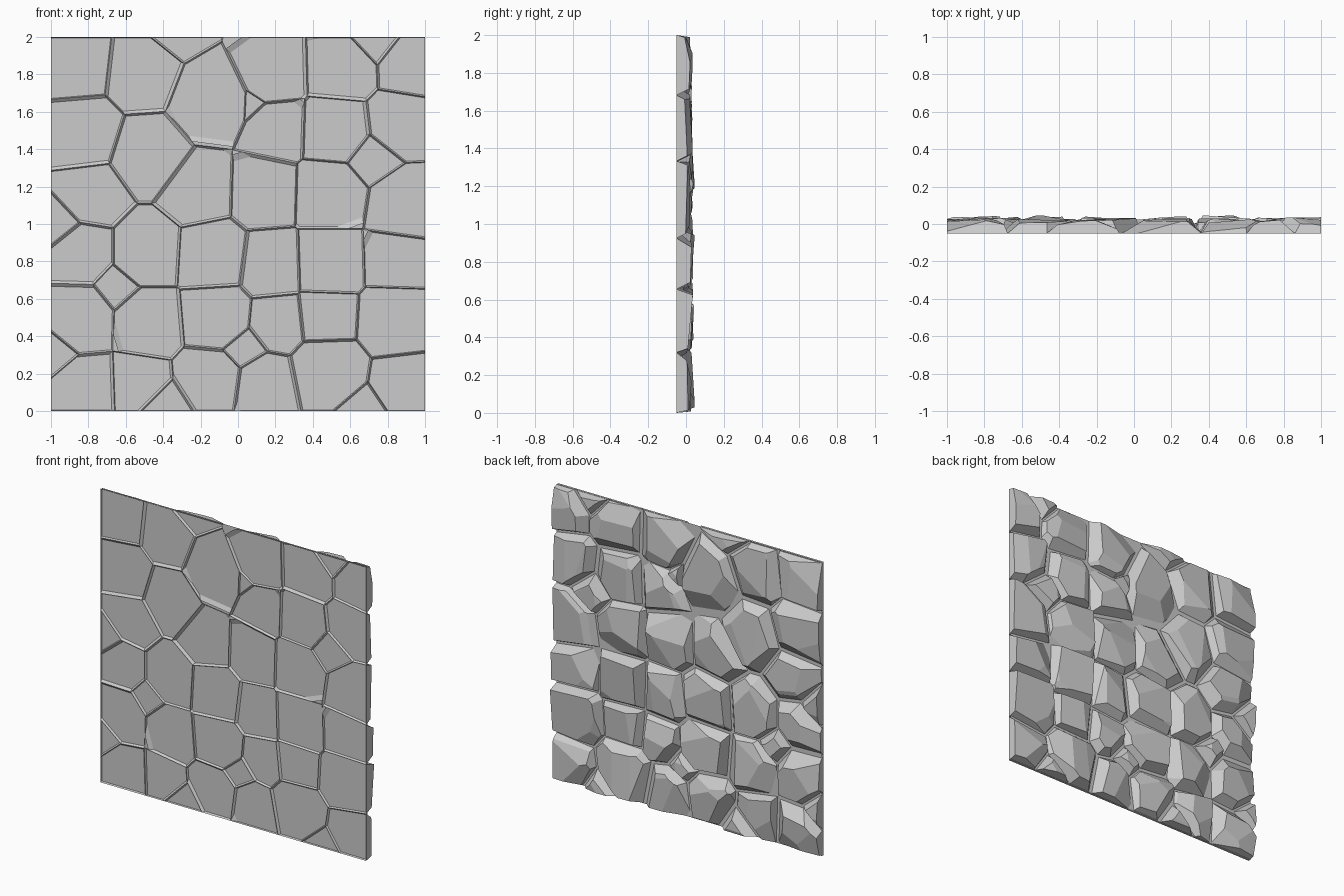
import bpy, bmesh, math, random
from mathutils import Vector

if "Cube" in bpy.data.objects:
    bpy.data.objects.remove(bpy.data.objects["Cube"])

random.seed(7)
FRONT, BACKING, PEAK = -0.05, -0.036, 0.045

# Stone layout: centre x, centre z, approximate inner radius (hundredths)
LAYOUT = [
    (-86, 185, 16), (-51, 181, 18), (-35, 201, 9), (-15, 167, 19), (18, 183, 17),
    (55, 184, 17), (72, 200, 12), (91, 185, 14), (-83, 149, 18), (-48, 138, 18),
    (7, 166, 3), (21, 151, 14), (52, 150, 17), (86, 154, 15), (71, 135, 11),
    (88, 110, 17), (49, 116, 18), (14, 117, 17), (-21, 118, 17), (-79, 116, 15),
    (-96, 100, 10), (-84, 85, 15), (-48, 85, 17), (-14, 83, 18), (17, 79, 16),
    (49, 80, 17), (84, 81, 15), (-64, 66, 8), (-85, 49, 17), (-48, 48, 17),
    (-12, 51, 17), (20, 48, 12), (48, 51, 13), (83, 49, 17), (-98, 33, 11),
    (-82, 14, 15), (-53, 15, 13), (-40, 2, 10), (-15, 18, 15), (2, 34, 8),
    (14, 14, 14), (49, 21, 17), (66, 1, 9), (87, 15, 13),
]
SITES = [(Vector((a / 100, b / 100)), r / 100) for a, b, r in LAYOUT]


def clip(poly, n, d):
    """Keep the part of a 2D polygon where p.n <= d."""
    out = []
    for a, b in zip(poly, poly[1:] + poly[:1]):
        da, db = a.dot(n) - d, b.dot(n) - d
        if da <= 0:
            out.append(a)
        if da * db < 0:
            out.append(a.lerp(b, da / (da - db)))
    return out


def cell(i):
    """Outline of one stone: weighted cell of the layout inside the 2 x 2 panel."""
    p, r = SITES[i]
    poly = [Vector(c) for c in ((-1, 0), (1, 0), (1, 2), (-1, 2))]
    for j, (q, s) in enumerate(SITES):
        if j != i and poly:
            n = (q - p) * 2
            poly = clip(poly, n, q.dot(q) - p.dot(p) + r * r - s * s)
    return poly


def cut(bm, co, no):
    geom = bm.verts[:] + bm.edges[:] + bm.faces[:]
    res = bmesh.ops.bisect_plane(bm, geom=geom, dist=1e-5, plane_co=co, plane_no=no, clear_outer=True)
    edges = [e for e in res['geom_cut'] if isinstance(e, bmesh.types.BMEdge)]
    if edges:
        bmesh.ops.holes_fill(bm, edges=edges, sides=0)


def stone(poly, radius):
    """Prism over the outline, chipped by sloping planes, open at the front."""
    bm = bmesh.new()
    low = [bm.verts.new((v.x, FRONT, v.y)) for v in poly]
    high = [bm.verts.new((v.x, PEAK, v.y)) for v in poly]
    bm.faces.new(low)
    bm.faces.new(high[::-1])
    k = len(poly)
    for a in range(k):
        b = (a + 1) % k
        bm.faces.new((low[b], low[a], high[a], high[b]))
    bmesh.ops.recalc_face_normals(bm, faces=bm.faces)
    mid = sum(poly, Vector((0, 0))) / k
    # tilted top
    h = random.uniform(0.018, 0.034)
    cut(bm, Vector((mid.x, h, mid.y)),
        Vector((random.uniform(-.1, .1), 1, random.uniform(-.1, .1))))
    # sloping flank along every joint
    for a in range(k):
        e = poly[(a + 1) % k] - poly[a]
        if e.length < 0.01:
            continue
        n = Vector((e.y, -e.x)).normalized()
        m = (poly[a] + poly[(a + 1) % k]) / 2
        if abs(m.x) > 0.999:
            continue
        border = m.y < 0.001 or m.y > 1.999
        slope = random.uniform(.1, .5) if border else random.choice((.35, .5, .6, .8, 1.2))
        slope = min(slope, radius * 7)
        cut(bm, Vector((m.x, FRONT, m.y)), Vector((n.x, slope, n.y)))
    # a few broad chipped facets on the raised side
    for _ in range(2):
        t = random.uniform(0, math.tau)
        n = Vector((math.cos(t), 0, math.sin(t)))
        co = Vector((mid.x, h, mid.y)) + n * radius * random.uniform(.25, .6)
        cut(bm, co, n * random.uniform(.2, .5) + Vector((0, 1, 0)))
    bmesh.ops.delete(bm, geom=[f for f in bm.faces if f.calc_center_median().y < FRONT + 1e-4],
                     context='FACES')
    return bm


def add_object(name, bm):
    me = bpy.data.meshes.new(name)
    bm.to_mesh(me)
    bm.free()
    ob = bpy.data.objects.new(name, me)
    bpy.context.collection.objects.link(ob)
    return ob


# Stones
for i in range(len(SITES)):
    outline = cell(i)
    if len(outline) > 2:
        add_object("stone_%02d" % (i + 1), stone(outline, SITES[i][1]))

# Flat backing sheet, pierced by the joints between the stones
bm = bmesh.new()
bm.faces.new([bm.verts.new((x, BACKING, z)) for x, z in ((-1, 0), (1, 0), (1, 2), (-1, 2))])
add_object("backing_sheet", bm)
